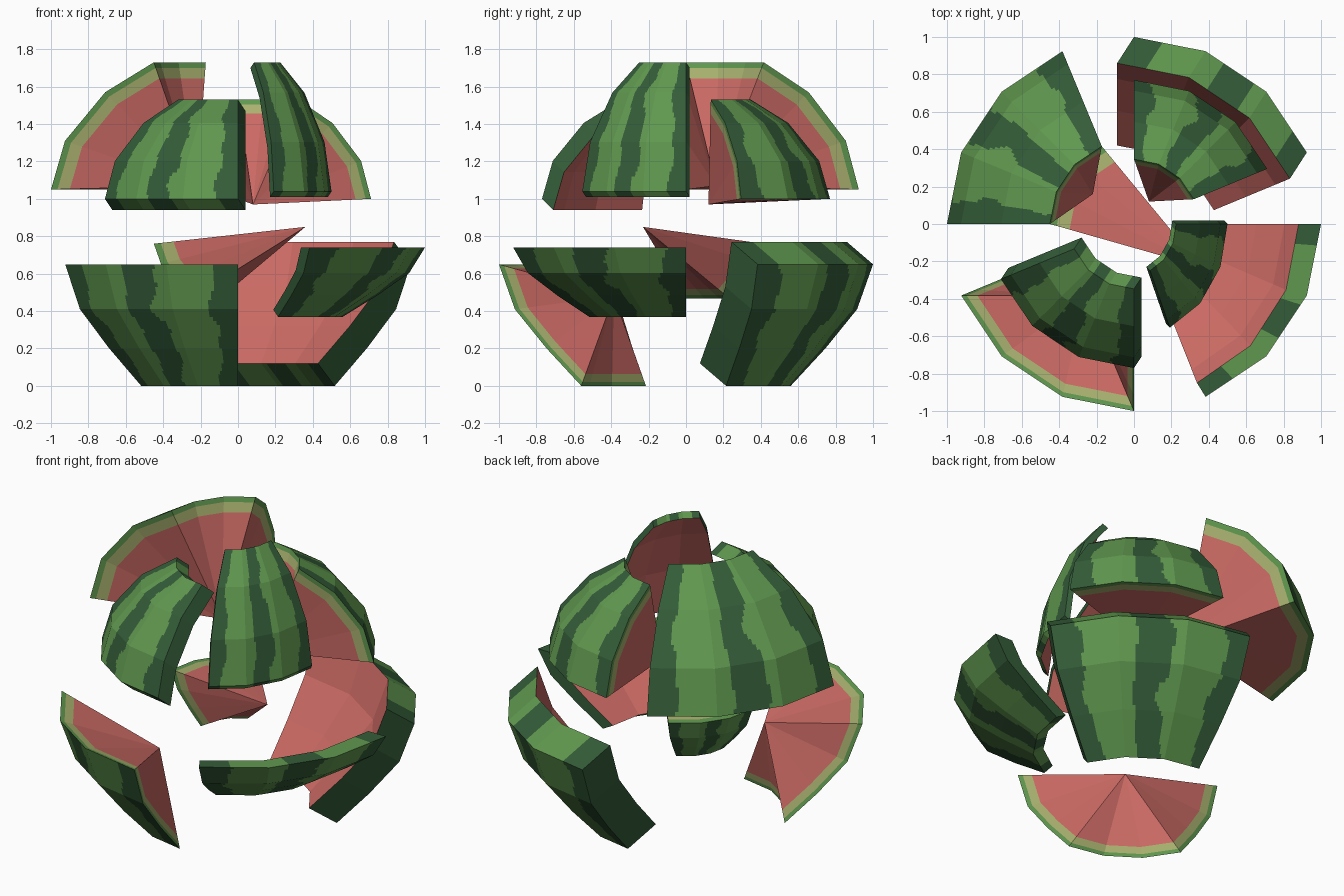
import bpy, bmesh, math
from mathutils import Vector

if "Cube" in bpy.data.objects:
    bpy.data.objects.remove(bpy.data.objects["Cube"])


def material(name, rgb):
    m = bpy.data.materials.new(name)
    m.diffuse_color = (*rgb, 1)
    m.use_nodes = True
    m.node_tree.nodes["Principled BSDF"].inputs["Base Color"].default_value = m.diffuse_color
    return m


MATS = [material("light_green_skin", (0.117, 0.314, 0.078)),
        material("dark_green_stripe", (0.034, 0.108, 0.040)),
        material("pale_rind", (0.40, 0.44, 0.16)),
        material("red_flesh", (0.60, 0.145, 0.128))]
GREEN, DARK, PALE, RED = range(4)

# Radius / height profiles from the equator to the cut pole
UPPER = [(1, 0), (0.925, 0.26), (0.71, 0.52), (0.45, 0.68)]
LOWER = [(1, 0), (0.915, -0.24), (0.745, -0.45), (0.56, -0.65)]
NU, NV = 20, 10          # fine cells per flat facet, for the painted stripes


def lerp_list(vals, t):
    k = min(int(t), len(vals) - 2)
    return vals[k].lerp(vals[k + 1], t - k)


def skin_grid(profile, az, scale, z):
    """Three facets round by three facets high, subdivided in plane."""
    rows = []
    for j in range(3 * NV + 1):
        r, h = lerp_list([Vector(p) for p in profile], j / NV)
        corners = [Vector((r * scale[0] * math.cos(math.radians(az + 22.5 * k)),
                           r * scale[1] * math.sin(math.radians(az + 22.5 * k)),
                           z + h * scale[2])) for k in range(4)]
        rows.append([lerp_list(corners, i / NU) for i in range(3 * NU + 1)])
    return rows


def stripe(u, v, seed):
    """Dark wavy stripes at both edges and the middle of a piece."""
    w = 0.022 * math.sin(9 * v + seed) + 0.013 * math.sin(21 * v + 2 * seed)
    if u < 0.13 + w or u > 0.88 + w or abs(u - 0.5 - w) < 0.085 + 0.4 * w:
        return DARK
    return GREEN


def build(name, profile, az, scale, z, apex=None, inner=None, seed=0):
    bm = bmesh.new()
    pts = skin_grid(profile, az, scale, z)
    nj, ni = len(pts) - 1, len(pts[0]) - 1
    out = [[bm.verts.new(p) for p in row] for row in pts]

    def face(vs, mat):
        bm.faces.new(vs).material_index = mat

    def quad(g, i, j):
        return [g[j][i], g[j][i + 1], g[j + 1][i + 1], g[j + 1][i]]

    # striped skin
    for j in range(nj):
        for i in range(ni):
            face(quad(out, i, j), stripe((i + .5) / ni, (j + .5) / nj, seed))
    # boundary loop of grid indices
    loop = ([(0, i) for i in range(ni)] + [(j, ni) for j in range(nj)] +
            [(nj, i) for i in range(ni, 0, -1)] + [(j, 0) for j in range(nj, 0, -1)])
    edges = list(zip(loop, loop[1:] + loop[:1]))

    if apex:
        # cut faces running to one inner point, banded rind then flesh
        tip_co = Vector(apex)
        tip = bm.verts.new(tip_co)
        rings = [{k: out[k[0]][k[1]] for k in loop}]
        for t in (0.045, 0.13):
            rings.append({k: bm.verts.new(pts[k[0]][k[1]].lerp(tip_co, t)) for k in loop})
        for a, b in edges:
            for n, mat in ((0, GREEN), (1, PALE)):
                face([rings[n][b], rings[n][a], rings[n + 1][a], rings[n + 1][b]], mat)
            face([rings[2][b], rings[2][a], tip], RED)
    else:
        # hollow peel: red inner surface and green walls
        inn = [[bm.verts.new(inner(p)) for p in row] for row in pts]
        for j in range(nj):
            for i in range(ni):
                face(quad(inn, i, j)[::-1], RED)
        for a, b in edges:
            u, v = (a[1] + b[1]) / 2 / ni, (a[0] + b[0]) / 2 / nj
            face([out[b[0]][b[1]], out[a[0]][a[1]], inn[a[0]][a[1]], inn[b[0]][b[1]]],
                 stripe(u, v, seed))
    bmesh.ops.recalc_face_normals(bm, faces=bm.faces)
    me = bpy.data.meshes.new(name)
    bm.to_mesh(me)
    bm.free()
    for m in MATS:
        me.materials.append(m)
    bpy.context.collection.objects.link(bpy.data.objects.new(name, me))


def shift(x, y, z):
    return lambda p: p + Vector((x, y, z))


# Solid wedges with a point inside
build("upper_back_left_wedge", UPPER, 112.5, (1, 1, 1), 1.05,
      apex=(-0.22, 0.16, 1.07), seed=0)
build("upper_back_right_wedge", UPPER, 22.5, (0.77, 0.77, 0.78), 1.0,
      apex=(0.08, 0.12, 0.97), seed=1)
build("lower_front_left_wedge", LOWER, 202.5, (1, 1, 1), 0.65,
      apex=(-0.26, -0.385, 0.48), seed=2)
build("lower_back_left_wedge", LOWER, 112.5, (0.45, 0.45, 0.45), 0.76,
      apex=(0.36, -0.23, 0.85), seed=3)

# Hollow peels
build("upper_front_left_peel", UPPER, 202.5, (0.77, 0.77, 0.78), 1.0,
      inner=shift(0.04, 0.06, -0.06), seed=4)
build("upper_front_right_peel", UPPER, 292.5, (0.5, 0.6, 1.015), 1.04,
      inner=shift(-0.02, 0.02, -0.03), seed=5)
build("lower_back_right_peel", LOWER, 22.5, (1, 1, 1), 0.65,
      inner=shift(-0.09, -0.14, 0.12), seed=6)
build("lower_front_right_peel", LOWER, 292.5, (1, 1, 0.57), 0.74,
      inner=lambda p: Vector((p.x * 0.88, p.y * 0.92, 0.74 + (p.z - 0.74) * 0.9)), seed=7)
